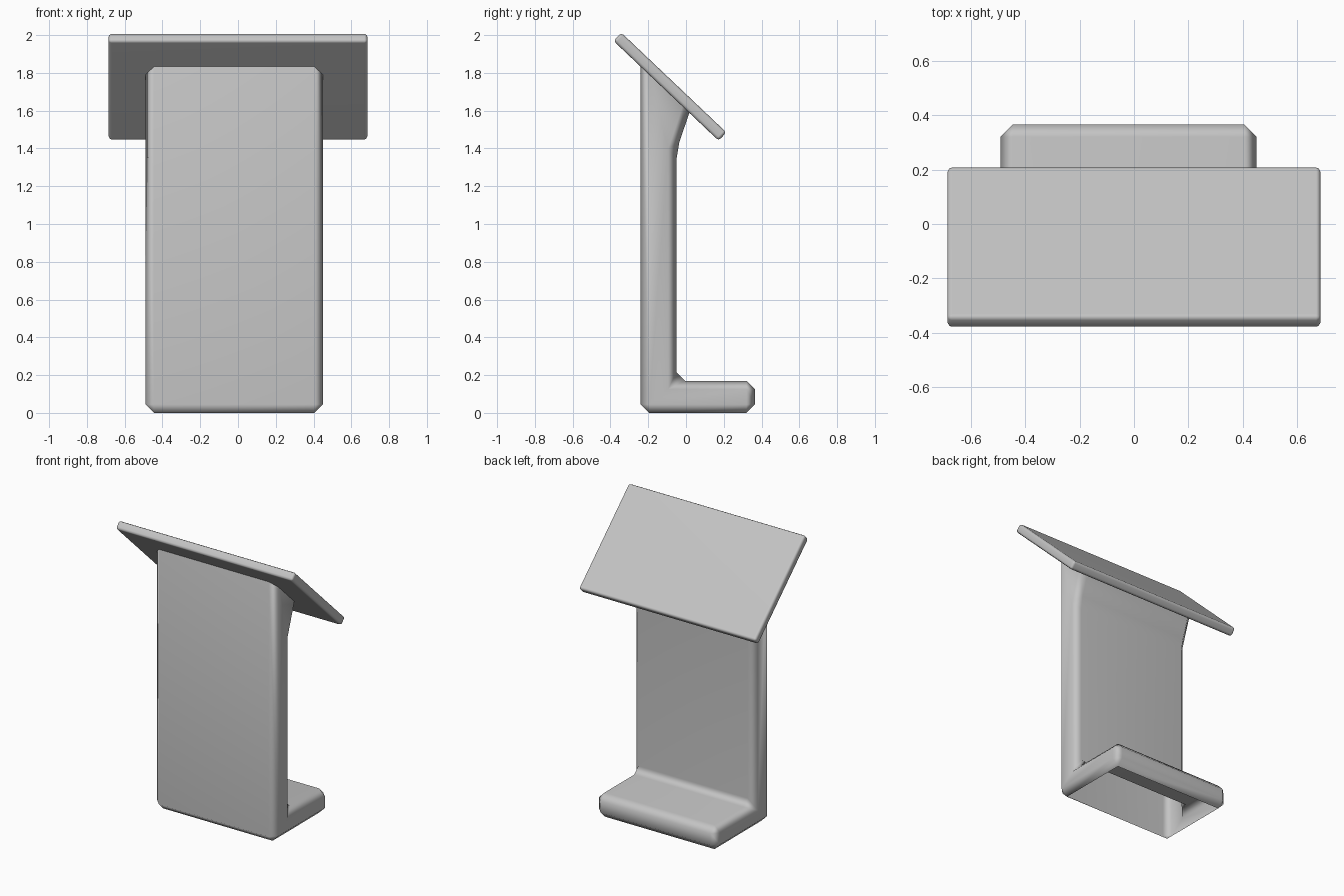
import bpy, bmesh, math
from mathutils import Matrix

if "Cube" in bpy.data.objects:
    bpy.data.objects.remove(bpy.data.objects["Cube"])

grey = bpy.data.materials.new("light_grey")
grey.use_nodes = True
grey.diffuse_color = (0.55, 0.55, 0.55, 1)
grey.node_tree.nodes["Principled BSDF"].inputs["Base Color"].default_value = (0.55, 0.55, 0.55, 1)


def finish(bm, name):
    """Turn the bmesh into a smooth object whose large faces stay flat."""
    for f in bm.faces:
        f.smooth = True
    mesh = bpy.data.meshes.new(name)
    bm.to_mesh(mesh)
    bm.free()
    mesh.materials.append(grey)
    ob = bpy.data.objects.new(name, mesh)
    bpy.context.collection.objects.link(ob)
    ob.modifiers.new("flat_faces", 'WEIGHTED_NORMAL')
    return ob


def bevel(bm, edges, offset, segments):
    bmesh.ops.bevel(bm, geom=edges, offset=offset, offset_type='OFFSET',
                    segments=segments, profile=0.5, affect='EDGES', clamp_overlap=True)


# Column and foot: one side profile (y, z) swept across the width
X0, X1 = -0.49, 0.45
profile = [(-0.24, 0), (0.365, 0), (0.365, 0.17), (-0.05, 0.17),
           (-0.05, 1.39), (0.03, 1.625), (-0.24, 1.885)]
bm = bmesh.new()
side = bm.faces.new([bm.verts.new((X0, y, z)) for y, z in profile])
swept = bmesh.ops.extrude_face_region(bm, geom=[side], use_keep_orig=True)
for v in swept["geom"]:
    if isinstance(v, bmesh.types.BMVert):
        v.co.x = X1
bmesh.ops.recalc_face_normals(bm, faces=bm.faces[:])
# The top rim is buried in the desk board, so it stays square
bevel(bm, [e for e in bm.edges if min(v.co.z for v in e.verts) < 1.5], 0.045, 1)
# The stand is a hollow shell, open underneath
bm.normal_update()
bmesh.ops.delete(bm, geom=[f for f in bm.faces if f.normal.z < -0.99], context='FACES_ONLY')
finish(bm, "column_and_foot")

# Desk board: thin slab tilted towards the back
bm = bmesh.new()
bmesh.ops.create_cube(bm, size=1, matrix=Matrix.Diagonal((1.37, 0.767, 0.06, 1)))
bevel(bm, bm.edges[:], 0.016, 2)
board = finish(bm, "desk_board")
board.location = (0, -0.085, 1.727)
board.rotation_euler.x = -math.radians(43.5)
